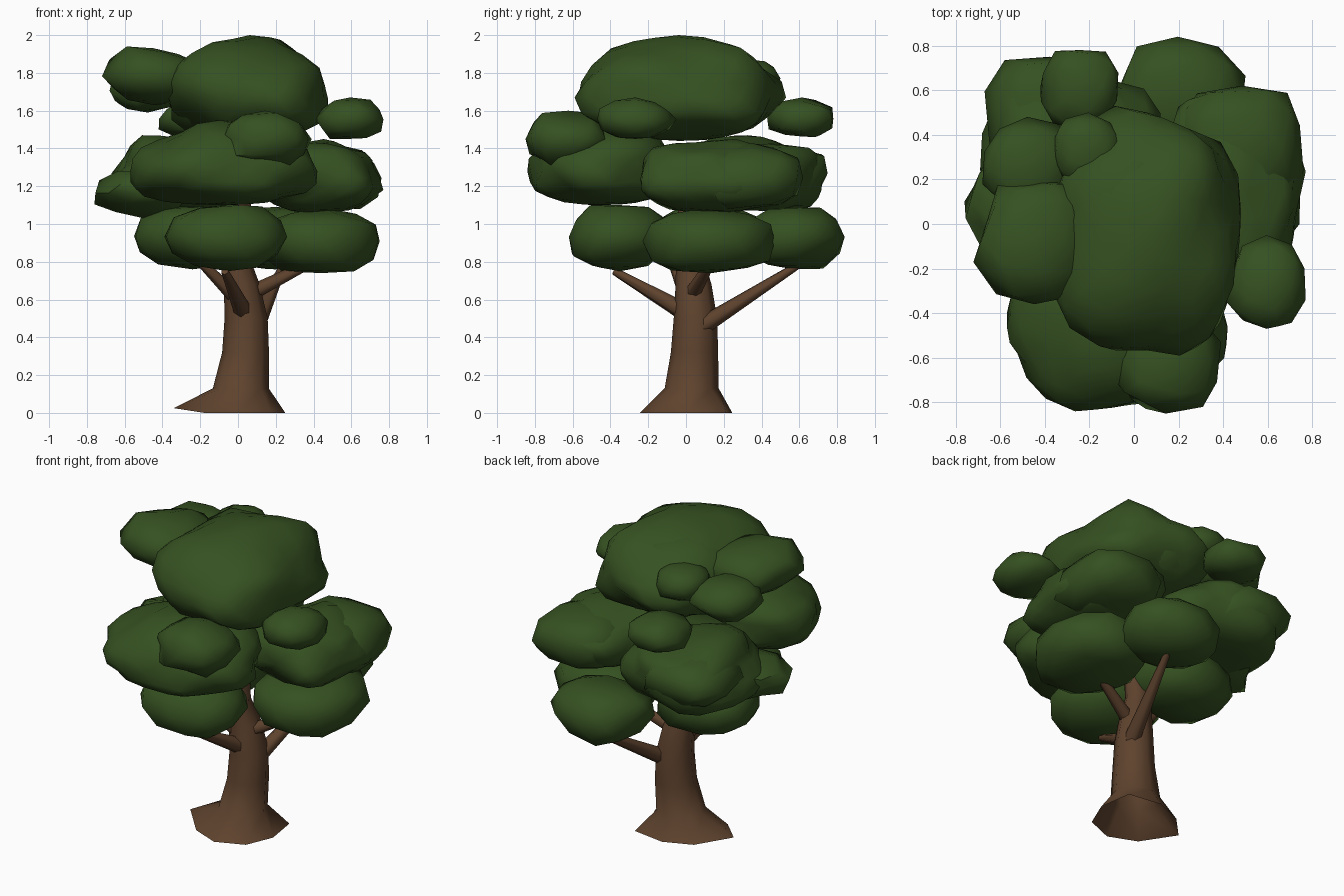
import bpy, bmesh, math
from mathutils import Vector, noise

old = bpy.data.objects.get("Cube")
if old:
    bpy.data.objects.remove(old, do_unlink=True)


def material(name, rgb):
    m = bpy.data.materials.new(name)
    m.use_nodes = True
    m.diffuse_color = (*rgb, 1)
    m.node_tree.nodes["Principled BSDF"].inputs["Base Color"].default_value = (*rgb, 1)
    return m


LEAF = material("leaf green", (0.036, 0.082, 0.015))
BARK = material("bark brown", (0.114, 0.056, 0.027))


def finish(name, bm, mat, angle):
    mesh = bpy.data.meshes.new(name)
    bm.to_mesh(mesh)
    bm.free()
    mesh.materials.append(mat)
    ob = bpy.data.objects.new(name, mesh)
    bpy.context.collection.objects.link(ob)
    bpy.ops.object.select_all(action='DESELECT')
    ob.select_set(True)
    bpy.context.view_layer.objects.active = ob
    bpy.ops.object.shade_smooth_by_angle(angle=math.radians(angle))
    return ob


def leaf_clump(name, xs, ys, zs, seed, detail=2, lump=0.25, fat=0.92, sag=1.0):
    """Lumpy ball fitted into the given ranges; sag lowers its widest level."""
    bm = bmesh.new()
    bmesh.ops.create_icosphere(bm, subdivisions=detail, radius=1)
    offset = Vector((seed * 3.7, seed * 1.9, seed * 5.3))
    for v in bm.verts:
        p = v.co.copy()
        bump = 1 + lump * noise.noise(p * 1.4 + offset)
        v.co = Vector([math.copysign(abs(c) ** fat, c) for c in p]) * bump
    for axis, (lo, hi) in enumerate((xs, ys, zs)):
        power = sag if axis == 2 else 1
        cs = [v.co[axis] for v in bm.verts]
        a, b = min(cs), max(cs)
        for v in bm.verts:
            t = max(0, (v.co[axis] - a) / (b - a))
            v.co[axis] = lo + t ** power * (hi - lo)
    return finish(name, bm, LEAF, 60)


def limb(name, rings, sides):
    """Tube through rings of (centre, radius x, radius y), open at the ground."""
    bm = bmesh.new()
    loops = []
    for (x, y, z), rx, ry in rings:
        loops.append([bm.verts.new((x + rx * math.cos(t), y + ry * math.sin(t), z))
                      for t in (math.tau * i / sides for i in range(sides))])
    for low, high in zip(loops, loops[1:]):
        for i in range(sides):
            j = (i + 1) % sides
            bm.faces.new((low[i], low[j], high[j], high[i]))
    bm.faces.new(loops[-1])
    return finish(name, bm, BARK, 65)


def branch(name, start, end, r0, r1):
    """Straight tapered branch from the trunk into the leaves."""
    start, end = Vector(start), Vector(end)
    bm = bmesh.new()
    bmesh.ops.create_cone(bm, cap_ends=True, segments=6, radius1=r0, radius2=r1,
                          depth=(end - start).length)
    turn = (end - start).to_track_quat('Z', 'Y').to_matrix()
    for v in bm.verts:
        v.co = turn @ v.co + (start + end) / 2
    return finish(name, bm, BARK, 65)


# Trunk with flared foot
trunk = limb("trunk", [
    ((0.00, 0.00, 0.00), 0.25, 0.245),
    ((0.015, 0.03, 0.13), 0.148, 0.143),
    ((0.04, 0.045, 0.32), 0.124, 0.125),
    ((0.043, 0.05, 0.50), 0.114, 0.115),
    ((0.02, 0.04, 0.68), 0.095, 0.095),
    ((-0.01, 0.02, 0.82), 0.073, 0.073),
    ((0.03, 0.00, 1.12), 0.04, 0.04)], 8)
# Pull roots outward at the foot
for v in trunk.data.vertices:
    if v.co.z < 0.05 and v.co.x < -0.2:
        v.co += Vector((-0.09, 0, 0.025))
    elif v.co.z < 0.05 and v.co.x > 0.1 and v.co.y > 0.1:
        v.co += Vector((0.04, 0.04, 0))

# Branches
branch("branch_back", (0.09, 0.07, 0.45), (0.24, 0.59, 0.78), 0.05, 0.02)
branch("branch_front", (0.03, 0.00, 0.53), (-0.07, -0.38, 0.75), 0.05, 0.02)
branch("branch_left", (0.02, 0.02, 0.61), (0.42, 0.14, 0.81), 0.045, 0.022)
branch("branch_right", (0.02, 0.02, 0.58), (-0.22, -0.08, 0.82), 0.045, 0.022)

# Lower ring of leaves
leaf_clump("lower_leaves_front", (-0.39, 0.26), (-0.62, -0.06), (0.75, 1.10), 1, lump=0.15)
leaf_clump("lower_leaves_left", (0.12, 0.75), (-0.23, 0.47), (0.74, 1.09), 2, lump=0.15, fat=0.8)
leaf_clump("lower_leaves_right", (-0.55, 0.05), (-0.16, 0.42), (0.76, 1.10), 3, lump=0.15, fat=0.85)
leaf_clump("lower_leaves_back", (-0.11, 0.50), (0.28, 0.84), (0.76, 1.09), 4, lump=0.2, fat=0.95)

# Middle ring of leaves
leaf_clump("middle_leaves_front", (-0.57, 0.42), (-0.84, -0.08), (1.10, 1.55), 5, 3, 0.25, 0.93, 1.35)
leaf_clump("middle_leaves_left", (0.08, 0.77), (-0.24, 0.60), (1.06, 1.45), 8, 3, 0.25, 0.92, 1.1)
leaf_clump("middle_leaves_left_back", (0.20, 0.76), (0.08, 0.62), (1.08, 1.43), 9, 2, 0.2, 0.8)
leaf_clump("middle_leaves_right", (-0.69, 0.12), (-0.10, 0.72), (1.06, 1.47), 10, 3, 0.25, 0.88, 1.1)
leaf_clump("middle_leaves_right_low", (-0.76, -0.20), (-0.12, 0.40), (1.03, 1.28), 11, 2, 0.4)
leaf_clump("middle_leaves_right_back", (-0.67, -0.12), (0.20, 0.75), (1.10, 1.42), 12, 2, 0.25, 0.75)

# Small clumps around the middle
leaf_clump("small_leaves_front", (-0.08, 0.39), (-0.85, -0.42), (1.30, 1.60), 14, fat=0.8)
leaf_clump("small_leaves_left", (0.41, 0.77), (-0.47, -0.05), (1.45, 1.67), 15)
leaf_clump("small_leaves_back", (-0.42, -0.07), (0.43, 0.78), (1.46, 1.67), 16)

# Crown
leaf_clump("crown_leaves", (-0.38, 0.48), (-0.59, 0.53), (1.44, 2.00), 17, 3, 0.22, 1.0, 1.4)
leaf_clump("crown_leaves_back", (-0.36, 0.34), (-0.34, 0.49), (1.45, 1.97), 19, 2, 0.2, 0.95, 1.2)
leaf_clump("crown_clump_right", (-0.72, -0.18), (-0.36, 0.19), (1.63, 1.94), 21)
leaf_clump("crown_clump_right_back", (-0.68, -0.26), (0.03, 0.48), (1.59, 1.82), 22)
leaf_clump("crown_clump_back", (-0.36, -0.06), (0.17, 0.50), (1.66, 1.87), 23)
